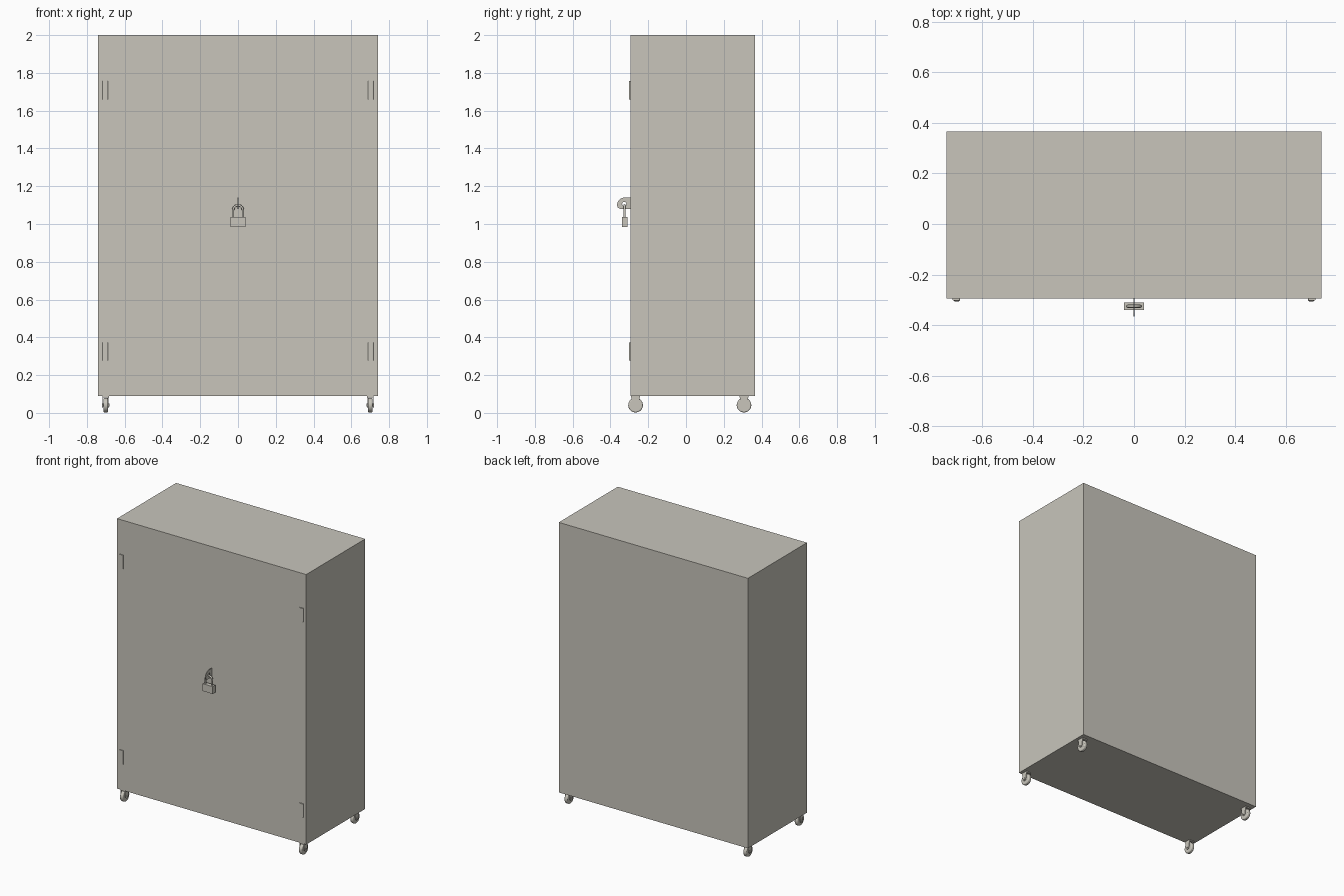
import bpy, math
from mathutils import Matrix

if "Cube" in bpy.data.objects:
    bpy.data.objects.remove(bpy.data.objects["Cube"])

mat = bpy.data.materials.new("warm grey paint")
mat.diffuse_color = (0.58, 0.56, 0.50, 1)
mat.use_nodes = True
mat.node_tree.nodes["Principled BSDF"].inputs["Base Color"].default_value = mat.diffuse_color


def finish(ob, name, smooth=False):
    ob.name = name
    ob.data.materials.clear()
    ob.data.materials.append(mat)
    if smooth:
        bpy.ops.object.select_all(action='DESELECT')
        ob.select_set(True)
        bpy.context.view_layer.objects.active = ob
        bpy.ops.object.shade_smooth_by_angle()
    return ob


def box(name, lo, hi):
    bpy.ops.mesh.primitive_cube_add(size=1, location=[(a + b) / 2 for a, b in zip(lo, hi)])
    ob = bpy.context.object
    ob.scale = [b - a for a, b in zip(lo, hi)]
    bpy.ops.object.transform_apply(location=False, rotation=False)
    return finish(ob, name)


def cylinder(name, loc, r, depth, rot=(0, 0, 0), sides=24, bevel=0):
    bpy.ops.mesh.primitive_cylinder_add(vertices=sides, radius=r, depth=depth, location=loc, rotation=rot)
    ob = bpy.context.object
    if bevel:
        m = ob.modifiers.new("round", 'BEVEL')
        m.width, m.segments = bevel, 3
        m.limit_method = 'ANGLE'
    return finish(ob, name, True)


def plate_yz(name, loops, x, thick):
    """Flat plate in the yz plane; later loops are holes."""
    cu = bpy.data.curves.new(name, 'CURVE')
    cu.dimensions = '2D'
    cu.fill_mode = 'BOTH'
    cu.extrude = thick / 2
    for pts in loops:
        sp = cu.splines.new('POLY')
        sp.points.add(len(pts) - 1)
        for p, (u, v) in zip(sp.points, pts):
            p.co = (u, v, 0, 1)
        sp.use_cyclic_u = True
    ob = bpy.data.objects.new(name, cu)
    bpy.context.collection.objects.link(ob)
    # local x -> world y, local y -> world z, local z -> world x
    ob.matrix_world = Matrix(((0, 0, 1, x), (1, 0, 0, 0), (0, 1, 0, 0), (0, 0, 0, 1)))
    return finish(ob, name)


def arc(cy, cz, r, a0, a1, n):
    return [(cy + r * math.cos(math.radians(a0 + (a1 - a0) * i / n)),
             cz + r * math.sin(math.radians(a0 + (a1 - a0) * i / n))) for i in range(n + 1)]


FRONT = -0.295
# cabinet body
box("cabinet_body", (-0.74, FRONT, 0.09), (0.74, 0.365, 2.0))

# hinges: knuckle with rounded long edges
for x in (-0.703, 0.703):
    for z in (0.325, 1.708):
        h = box("hinge", (x - 0.015, FRONT - 0.007, z - 0.048), (x + 0.015, FRONT + 0.007, z + 0.048))
        m = h.modifiers.new("round", 'BEVEL')
        m.width, m.segments = 0.006, 3
        m.limit_method = 'WEIGHT'
        w = h.data.attributes.new("bevel_weight_edge", 'FLOAT', 'EDGE')
        for e in h.data.edges:
            a, b = (h.data.vertices[i].co for i in e.vertices)
            w.data[e.index].value = 1.0 if abs(a.z - b.z) > 0.01 else 0.0

# hasp: a pair of thin tabs with a hole, one per door
outline = [(FRONT, 1.08)] + [(FRONT, 1.14)] + arc(-0.325, 1.1, 0.04, 90, 180, 8) + arc(-0.345, 1.1, 0.02, 190, 270, 6)
hole = arc(-0.327, 1.106, 0.011, 0, 337.5, 15)
for x in (-0.002, 0.002):
    plate_yz("hasp_tab", [outline, hole], x, 0.002)

# padlock
box("padlock_body", (-0.04, -0.34, 0.985), (0.04, -0.311, 1.037))
cu = bpy.data.curves.new("padlock_shackle", 'CURVE')
cu.dimensions = '3D'
cu.bevel_depth = 0.006
cu.bevel_resolution = 2
sp = cu.splines.new('POLY')
pts = [(0.026, 1.03)] + arc(0, 1.073, 0.026, 0, 180, 12) + [(-0.026, 1.03)]
sp.points.add(len(pts) - 1)
for p, (x, z) in zip(sp.points, pts):
    p.co = (x, -0.325, z, 1)
sh = bpy.data.objects.new("padlock_shackle", cu)
bpy.context.collection.objects.link(sh)
finish(sh, "padlock_shackle")

# casters: wheel, axle, fork sides and mount
side = (0, math.pi / 2, 0)
for x in (-0.70, 0.70):
    for y in (-0.267, 0.307):
        cylinder("caster_wheel", (x, y, 0.041), 0.039, 0.024, side, 20, 0.006)
        cylinder("caster_axle", (x, y, 0.041), 0.008, 0.040, side, 12)
        for s in (-1, 1):
            prof = [(y + 0.023, 0.086), (y - 0.023, 0.086)] + arc(y, 0.041, 0.015, 180, 360, 8)
            plate_yz("caster_fork", [prof], x + s * 0.016, 0.004)
        box("caster_mount", (x - 0.018, y - 0.023, 0.082), (x + 0.018, y + 0.023, 0.092))
